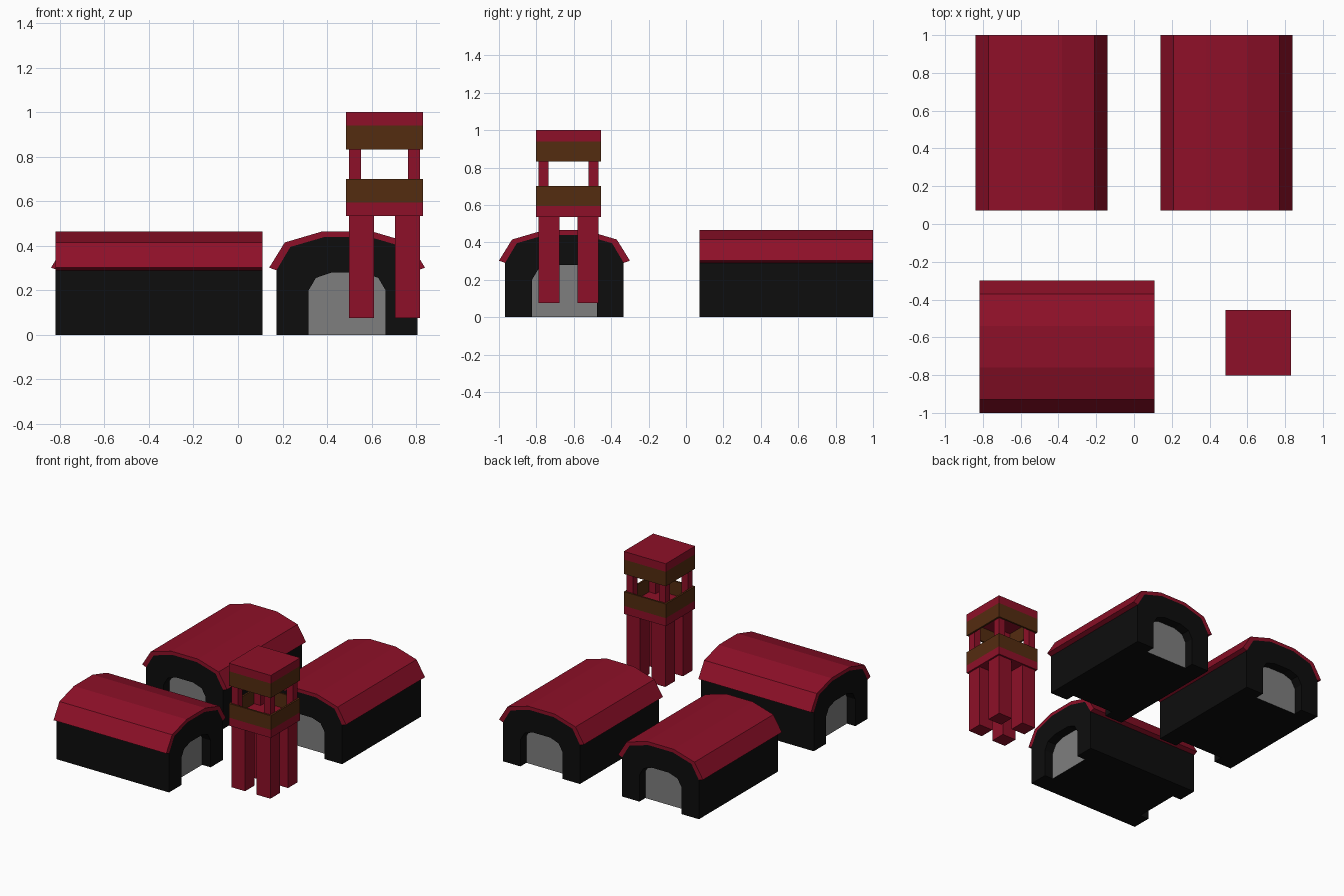
import bpy, bmesh, math

if "Cube" in bpy.data.objects:
    bpy.data.objects.remove(bpy.data.objects["Cube"])


def material(name, rgb):
    m = bpy.data.materials.new(name)
    m.diffuse_color = (*rgb, 1)
    m.use_nodes = True
    m.node_tree.nodes["Principled BSDF"].inputs["Base Color"].default_value = m.diffuse_color
    return m


RED = material("red", (0.27, 0.005, 0.021))
BLACK = material("black", (0.004, 0.004, 0.004))
BROWN = material("brown", (0.088, 0.025, 0.005))
GREY = material("door_grey", (0.21, 0.21, 0.21))


def finish(name, bm, mats, loc=(0, 0, 0), turn=0):
    bmesh.ops.recalc_face_normals(bm, faces=bm.faces)
    me = bpy.data.meshes.new(name)
    bm.to_mesh(me)
    bm.free()
    for m in mats:
        me.materials.append(m)
    ob = bpy.data.objects.new(name, me)
    ob.location = loc
    ob.rotation_euler.z = turn
    bpy.context.collection.objects.link(ob)
    return ob


def mirrored(half):
    """Left half of a profile (x < 0) -> the full profile, left to right."""
    return half + [(-x, z) for x, z in reversed(half)]


HALF_LEN = 0.464
RECESS = 0.07
ROOF_OUT = mirrored([(-0.35, 0.302), (-0.28, 0.415), (-0.11, 0.465)])
ROOF_IN = mirrored([(-0.317, 0.29), (-0.255, 0.395), (-0.10, 0.44)])
WALL = [(-0.317, 0)] + ROOF_IN + [(0.317, 0)]
DOOR = mirrored([(-0.173, 0), (-0.173, 0.20), (-0.14, 0.256), (-0.07, 0.28)])


def strip(bm, a, b):
    for i in range(len(a) - 1):
        bm.faces.new((a[i], a[i + 1], b[i + 1], b[i]))


def hangar(name, loc, turn=0):
    # body with a recessed arched door at both ends
    bm = bmesh.new()

    def row(pts, y):
        return [bm.verts.new((x, y, z)) for x, z in pts]

    walls, floor = [], []
    for s in (-1, 1):
        wall = row(WALL, s * HALF_LEN)
        mouth = row(DOOR, s * HALF_LEN)
        door = row(DOOR, s * (HALF_LEN - RECESS))
        bm.faces.new(wall + mouth[::-1])
        strip(bm, mouth, door)
        bm.faces.new(door).material_index = 1
        edge = [wall[0], mouth[0], door[0], door[-1], mouth[-1], wall[-1]]
        floor += edge[::s * -1]
        walls.append(wall)
    strip(bm, *walls)
    bm.faces.new(floor)
    finish(name + "_body", bm, [BLACK, GREY], loc, turn)

    # faceted roof shell with overhanging eaves
    bm = bmesh.new()
    outline = ROOF_OUT + ROOF_IN[::-1]
    ends = [row(outline, s * HALF_LEN) for s in (-1, 1)]
    for e in ends:
        bm.faces.new(e)
    strip(bm, *[e + e[:1] for e in ends])
    finish(name + "_roof", bm, [RED], loc, turn)


hangar("left_hangar", (-0.49, 0.536, 0))
hangar("right_hangar", (0.49, 0.536, 0))
hangar("front_hangar", (-0.355, -0.65, 0), math.pi / 2)

# watchtower
TX, TY, HALF = 0.658, -0.628, 0.173


def box(name, x, y, z0, z1, sx, sy, mat):
    bm = bmesh.new()
    bmesh.ops.create_cube(bm, size=1)
    bmesh.ops.scale(bm, vec=(sx, sy, z1 - z0), verts=bm.verts)
    return finish(name, bm, [mat], (TX + x, TY + y, (z0 + z1) / 2))


def band(name, z0, z1, t=0.013):
    # hollow square wall around the platform
    bm = bmesh.new()
    corners = [(-1, -1), (1, -1), (1, 1), (-1, 1), (-1, -1)]
    loops = []
    for h, z in ((HALF, z0), (HALF, z1), (HALF - t, z1), (HALF - t, z0)):
        loop = [bm.verts.new((x * h, y * h, z)) for x, y in corners[:4]]
        loops.append(loop + loop[:1])
    for i in range(4):
        strip(bm, loops[i], loops[(i + 1) % 4])
    finish(name, bm, [BROWN], (TX, TY, 0))


for sx, xn in ((-1, "left"), (1, "right")):
    for sy, yn in ((-1, "front"), (1, "back")):
        tag = f"{yn}_{xn}"
        box("tower_leg_" + tag, sx * 0.104, sy * 0.104, 0.075, 0.535, 0.113, 0.113, RED)
        box("tower_post_" + tag, sx * 0.133, sy * 0.133, 0.595, 0.94, 0.054, 0.054, RED)

box("tower_platform", 0, 0, 0.535, 0.595, 2 * HALF, 2 * HALF, RED)
band("tower_parapet", 0.595, 0.70)
band("tower_upper_band", 0.832, 0.94)
box("tower_roof", 0, 0, 0.94, 1.0, 2 * HALF, 2 * HALF, RED)
